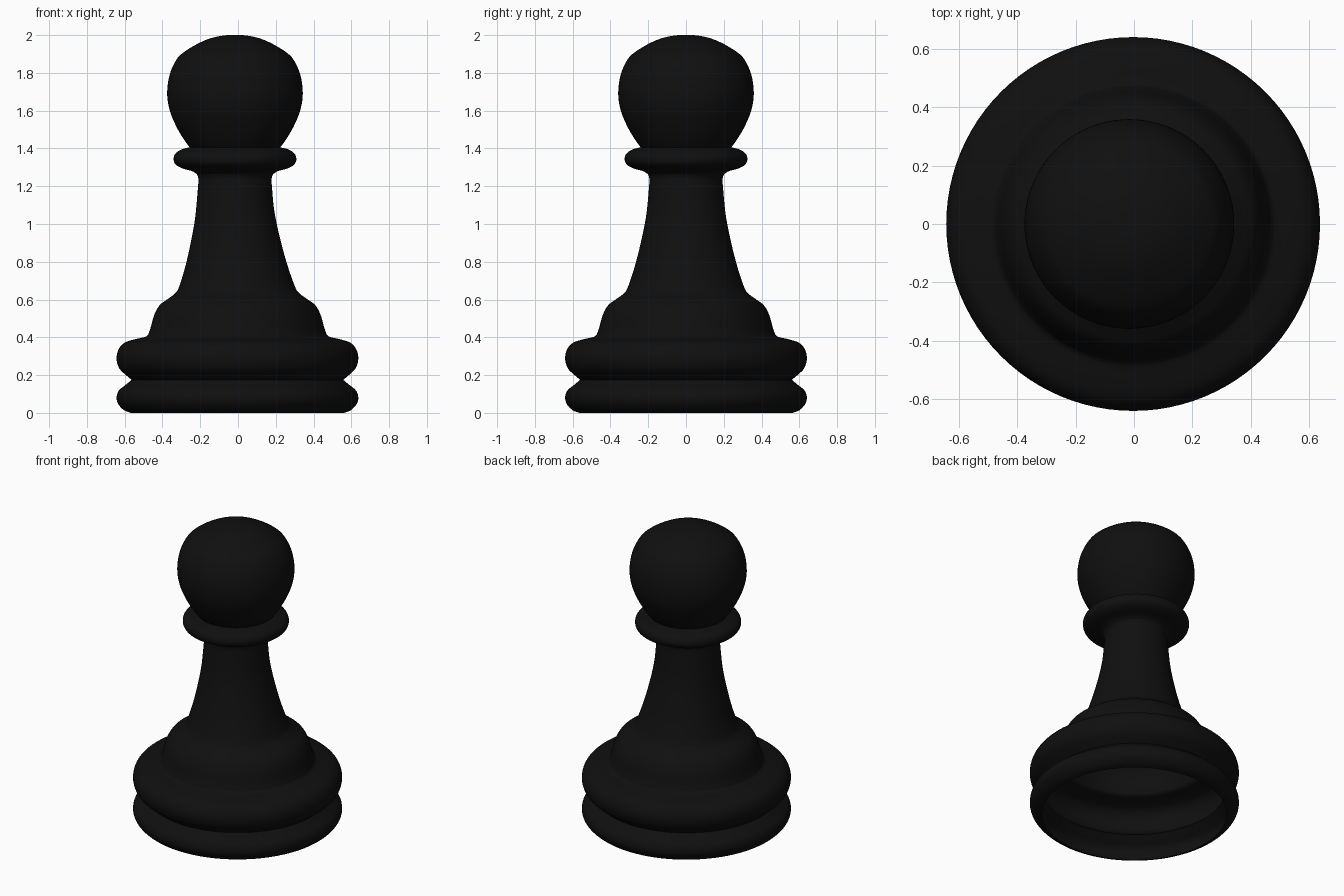
import bpy, bmesh, math
from mathutils import Vector

if "Cube" in bpy.data.objects:
    bpy.data.objects.remove(bpy.data.objects["Cube"])

SEGMENTS = 96
STEPS = 5

black = bpy.data.materials.new("matte black")
black.diffuse_color = (0.005, 0.005, 0.005, 1)
black.use_nodes = True
black.node_tree.nodes["Principled BSDF"].inputs["Base Color"].default_value = black.diffuse_color


def smooth_profile(pts):
    """Catmull-Rom curve through (radius, height) points."""
    p = [Vector(q) for q in pts]
    p = [2 * p[0] - p[1]] + p + [2 * p[-1] - p[-2]]
    out = []
    for i in range(1, len(p) - 2):
        a, b, c, d = p[i - 1:i + 3]
        for s in range(STEPS):
            t = s / STEPS
            out.append(0.5 * (2 * b + (c - a) * t + (2 * a - 5 * b + 4 * c - d) * t * t
                              + (3 * b - a - 3 * c + d) * t ** 3))
    return out + [p[-2]]


def lean(z):
    """The upper part sits slightly to the left of the base."""
    return -0.003 - 0.013 * min(max((z - 0.6) / 0.5, 0), 1)


def lathe(name, pts):
    """Turn a profile into an open shell, closing it at a zero radius."""
    bm = bmesh.new()
    rings = []
    for r, z in smooth_profile(pts):
        if r < 0.001:
            rings.append([bm.verts.new((lean(z), 0, z))] * SEGMENTS)
            continue
        rings.append([bm.verts.new((lean(z) + r * math.cos(a), r * math.sin(a), z))
                      for a in (2 * math.pi * k / SEGMENTS for k in range(SEGMENTS))])
    for low, high in zip(rings, rings[1:]):
        for k in range(SEGMENTS):
            j = (k + 1) % SEGMENTS
            quad = [low[k], low[j], high[j], high[k]]
            bm.faces.new(list(dict.fromkeys(quad)))
    mesh = bpy.data.meshes.new(name)
    bm.to_mesh(mesh)
    bm.free()
    mesh.materials.append(black)
    mesh.shade_smooth()
    obj = bpy.data.objects.new(name, mesh)
    bpy.context.collection.objects.link(obj)
    return obj


# Foot ring, hollow underneath
lathe("foot_ring", [(0.565, 0), (0.60, 0.014), (0.63, 0.045), (0.64, 0.08),
                    (0.628, 0.118), (0.59, 0.15), (0.56, 0.175)])
# Thick ring above the groove
lathe("base_ring", [(0.56, 0.175), (0.59, 0.2), (0.625, 0.235), (0.64, 0.285),
                    (0.63, 0.335), (0.60, 0.37), (0.55, 0.388), (0.49, 0.402),
                    (0.473, 0.414)])
# Bell shaped shoulder and tapering neck
lathe("stem", [(0.473, 0.414), (0.46, 0.45), (0.44, 0.52), (0.412, 0.57),
               (0.37, 0.602), (0.33, 0.632), (0.308, 0.665), (0.27, 0.78),
               (0.235, 0.92), (0.21, 1.05), (0.197, 1.18), (0.194, 1.24),
               (0.203, 1.265)])
# Collar
lathe("collar", [(0.203, 1.265), (0.228, 1.28), (0.28, 1.295), (0.314, 1.315),
                 (0.325, 1.343), (0.315, 1.373), (0.283, 1.395), (0.24, 1.406)])
# Round head
lathe("head", [(0.24, 1.406), (0.27, 1.447), (0.31, 1.515), (0.345, 1.6),
               (0.359, 1.69), (0.346, 1.79), (0.31, 1.87), (0.27, 1.91),
               (0.2, 1.953), (0.13, 1.983), (0.06, 1.998), (0, 2.0)])
